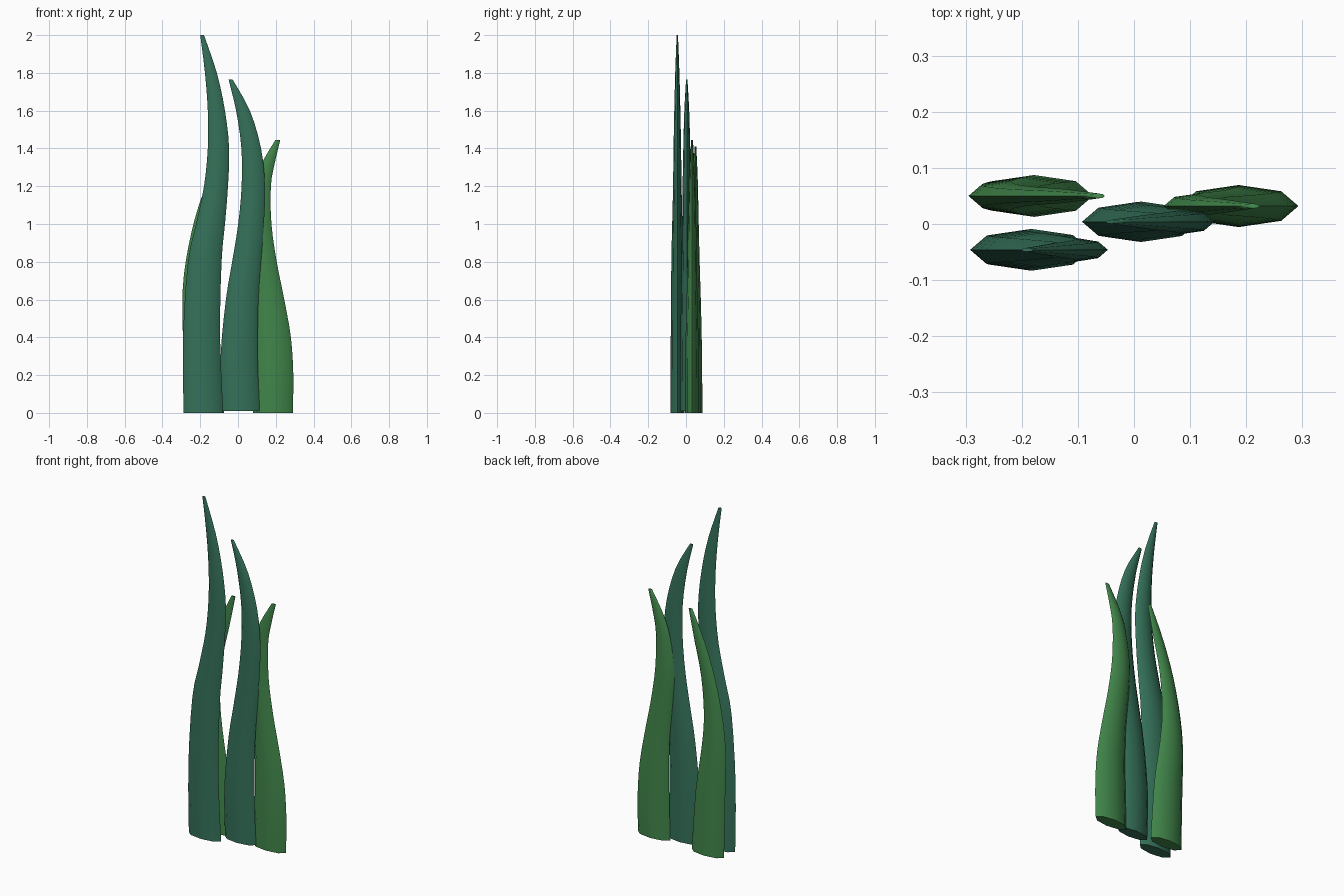
import bpy, bmesh, math

if "Cube" in bpy.data.objects:
    bpy.data.objects.remove(bpy.data.objects["Cube"])

def material(name, rgb):
    m = bpy.data.materials.new(name)
    m.diffuse_color = (*rgb, 1)
    m.use_nodes = True
    m.node_tree.nodes["Principled BSDF"].inputs["Base Color"].default_value = m.diffuse_color
    return m

DARK = material("dark_green", (0.035, 0.165, 0.10))
LIGHT = material("light_green", (0.052, 0.235, 0.068))
SIDES, STEPS = 8, 3

def smooth_profile(pts):
    """Catmull-Rom subdivision of (z, left, right) stations."""
    ext = [pts[0]] + pts + [pts[-1]]
    out = []
    for a, b, c, d in zip(ext, ext[1:], ext[2:], ext[3:]):
        for i in range(STEPS):
            t = i / STEPS
            out.append([0.5 * (2*q + (r - p)*t + (2*p - 5*q + 4*r - s)*t*t
                               + (3*q - p - 3*r + s)*t**3)
                        for p, q, r, s in zip(a, b, c, d)])
    return out + [list(pts[-1])]

def blade(name, y, mat, stations):
    """Tapering curved leaf: flattened octagon rings lofted upwards."""
    bm = bmesh.new()
    rings = []
    for z, left, right in smooth_profile(stations):
        cx, hw = (left + right) / 2, (right - left) / 2
        ht = hw * 0.355
        rings.append([bm.verts.new((cx + hw * math.cos(k * math.tau / SIDES),
                                    y + ht * math.sin(k * math.tau / SIDES), z))
                      for k in range(SIDES)])
    for lo, hi in zip(rings, rings[1:]):
        for k in range(SIDES):
            n = (k + 1) % SIDES
            bm.faces.new((lo[k], lo[n], hi[n], hi[k]))
    bm.faces.new(rings[0][::-1])
    bm.faces.new(rings[-1])
    me = bpy.data.meshes.new(name)
    bm.to_mesh(me)
    bm.free()
    ob = bpy.data.objects.new(name, me)
    bpy.context.collection.objects.link(ob)
    me.materials.append(mat)
    bpy.ops.object.select_all(action='DESELECT')
    ob.select_set(True)
    bpy.context.view_layer.objects.active = ob
    bpy.ops.object.shade_smooth_by_angle(angle=math.radians(75))

# Tall front-left blade
blade("tall_blade", -0.046, DARK, [
    (0.0, -0.288, -0.078), (0.4, -0.291, -0.095), (0.8, -0.265, -0.087),
    (1.0, -0.222, -0.069), (1.2, -0.180, -0.053), (1.4, -0.160, -0.047),
    (1.6, -0.160, -0.069), (1.8, -0.175, -0.112), (2.0, -0.200, -0.180)])

# Middle blade
blade("middle_blade", 0.004, DARK, [
    (0.01, -0.087, 0.115), (0.3, -0.092, 0.104), (0.6, -0.064, 0.108),
    (0.8, -0.031, 0.122), (1.0, 0.001, 0.137), (1.2, 0.019, 0.143),
    (1.4, 0.018, 0.122), (1.6, -0.010, 0.063), (1.765, -0.050, -0.029)])

# Right blade
blade("right_blade", 0.032, LIGHT, [
    (0.0, 0.080, 0.290), (0.2, 0.085, 0.293), (0.4, 0.088, 0.280),
    (0.6, 0.083, 0.245), (0.8, 0.065, 0.205), (1.0, 0.053, 0.177),
    (1.2, 0.082, 0.174), (1.32, 0.125, 0.194), (1.445, 0.198, 0.224)])

# Back-left blade
blade("back_blade", 0.050, LIGHT, [
    (0.0, -0.283, -0.073), (0.35, -0.290, -0.098), (0.6, -0.295, -0.135),
    (0.8, -0.277, -0.152), (1.03, -0.228, -0.134), (1.23, -0.160, -0.090),
    (1.41, -0.078, -0.052)])
